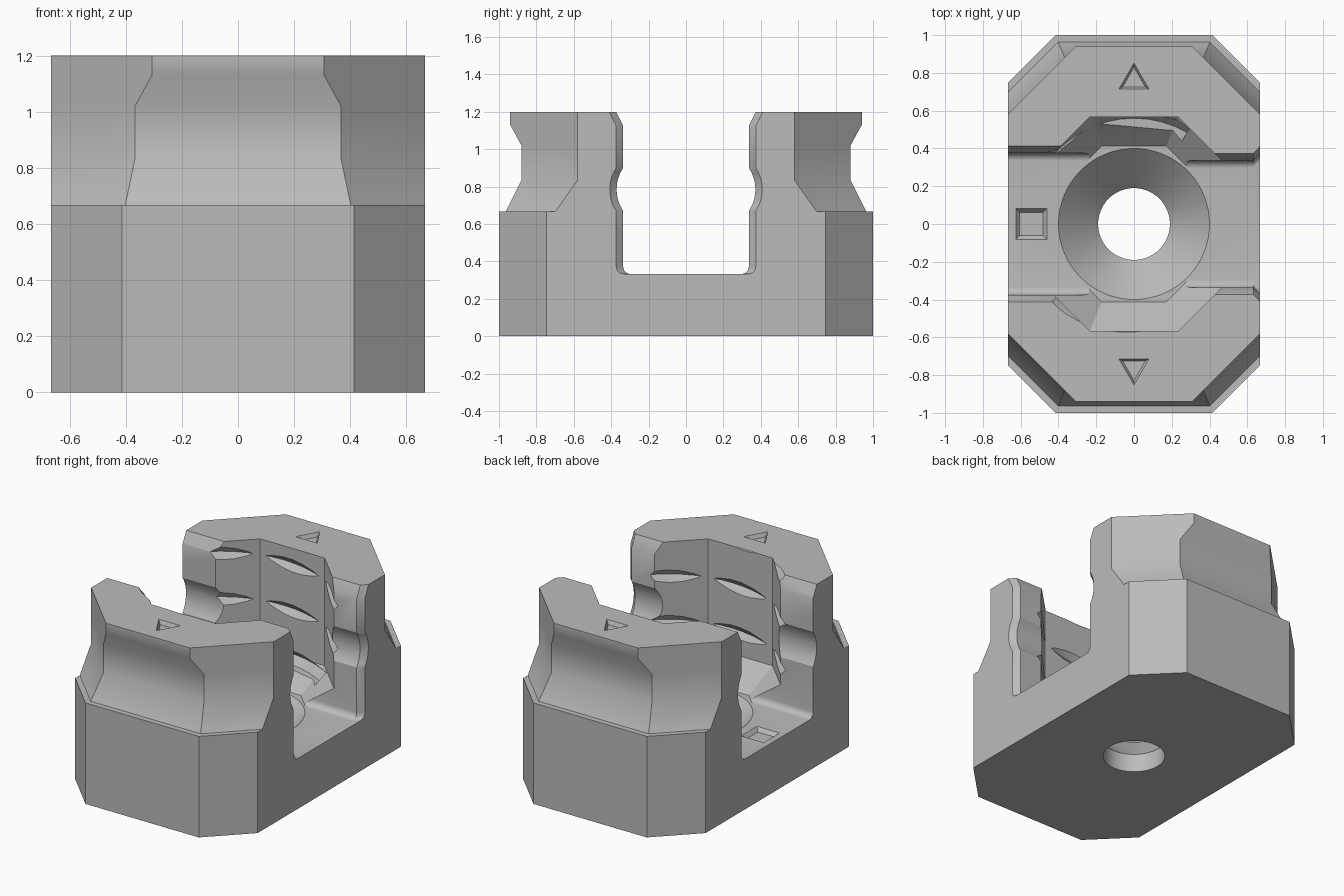
import bpy, bmesh
from math import sin, cos, pi, radians, sqrt

if "Cube" in bpy.data.objects:
    bpy.data.objects.remove(bpy.data.objects["Cube"], do_unlink=True)

W, TOP, FLOOR = 0.667, 1.2, 0.333

grey = bpy.data.materials.new("plain grey")
grey.use_nodes = True
grey.diffuse_color = (0.5, 0.5, 0.5, 1)
grey.node_tree.nodes["Principled BSDF"].inputs["Base Color"].default_value = (0.5, 0.5, 0.5, 1)


def loft(name, rings):
    """Skin a list of equal-length rings and cap both ends."""
    bm = bmesh.new()
    loops = [[bm.verts.new(p) for p in ring] for ring in rings]
    n = len(rings[0])
    for a, b in zip(loops, loops[1:]):
        for i in range(n):
            j = (i + 1) % n
            bm.faces.new((a[i], a[j], b[j], b[i]))
    bm.faces.new(loops[0])
    bm.faces.new(loops[-1])
    bmesh.ops.recalc_face_normals(bm, faces=bm.faces)
    mesh = bpy.data.meshes.new(name)
    bm.to_mesh(mesh)
    bm.free()
    mesh.materials.append(grey)
    obj = bpy.data.objects.new(name, mesh)
    bpy.context.collection.objects.link(obj)
    return obj


def polygon(n, r, z, turn=0.0, cx=0.0, cy=0.0):
    return [(cx + r * cos(turn + 2 * pi * i / n), cy + r * sin(turn + 2 * pi * i / n), z)
            for i in range(n)]


def cut(body, cutter):
    """Subtract the cutter and delete it."""
    cutter.hide_render = True
    mod = body.modifiers.new("cut", 'BOOLEAN')
    mod.operation = 'DIFFERENCE'
    mod.solver = 'EXACT'
    mod.object = cutter
    bpy.context.view_layer.objects.active = body
    bpy.ops.object.modifier_apply(modifier=mod.name)
    bpy.data.objects.remove(cutter, do_unlink=True)


# Body: chamfered rectangle with a waisted upper half
def outline(z, y, c):
    half = [(c - y, y), (-(c - y), y), (-W, c - W)]
    pts = [(W, c - W)] + half
    return [(px, py, z) for px, py in pts] + [(-px, -py, z) for px, py in pts]


body = loft("clamp_body", [outline(*s) for s in (
    (0, 1, 1.414), (0.667, 1, 1.414), (0.667, 0.963, 1.365), (0.833, 0.88, 1.247),
    (1.02, 0.88, 1.247), (1.13, 0.94, 1.247), (TOP, 0.94, 1.247))])


# Channel: filleted floor, grooved walls, flared top and entrance
def channel(x, f):
    r = 0.04
    side = [(f - r + r * sin(a), FLOOR + r - r * cos(a))
            for a in (radians(15 * i) for i in range(7))]
    R, h = 0.207, 0.115
    for i in range(13):
        z = -h + 2 * h * i / 12
        side.append((f + sqrt(R * R - z * z) - sqrt(R * R - h * h), 0.785 + z))
    side += [(f, 1.125), (f + 0.0875, 1.3)]
    return [(x, y, z) for y, z in side] + [(x, -y, z) for y, z in reversed(side)]


cut(body, loft("channel_cutter", [channel(*s) for s in (
    (-0.8, 0.375), (0, 0.375), (0.001, 0.336), (0.632, 0.336), (0.702, 0.41))]))

# Eight-sided upright pocket with a sloped foot
k = 1 / cos(pi / 8)
cut(body, loft("pocket_cutter", [polygon(8, a * k, z, pi / 8) for a, z in (
    (0.412, FLOOR), (0.567, 0.488), (0.567, 1.3))]))

# Thread groove biting into the pocket walls
pitch, steps = 0.3, 48
rings = []
for i in range(int(-2.1 * steps), int(0.6 * steps)):
    a = pi / 2 + 2 * pi * i / steps
    z0 = 1.085 + pitch * i / steps
    rings.append([(r * cos(a), r * sin(a), z0 + dz) for r, dz in (
        (0.5, -0.05), (0.56, -0.05), (0.6, 0), (0.56, 0.05), (0.5, 0.05))])
cut(body, loft("thread_cutter", rings))

# Countersunk bolt hole
cut(body, loft("hole_cutter", [polygon(64, r, z) for r, z in (
    (0.19, -0.1), (0.19, 0.123), (0.4, FLOOR), (0.44, 0.373))]))


# Recessed marks with drafted walls: arrows on top, a square in the floor
def mark(n, r, z, turn, cx, cy):
    cut(body, loft("mark_cutter", [polygon(n, r * s, z + d, turn, cx, cy)
                                   for s, d in ((0.75, -0.025), (1, 0), (1.2, 0.02))]))


for s in (1, -1):
    mark(3, 0.092, TOP, s * pi / 2, 0, s * 0.76)
mark(4, 0.117, FLOOR, pi / 4, -0.543, 0)

# Soft shading with crisp edges
bpy.ops.object.select_all(action='DESELECT')
body.select_set(True)
bpy.context.view_layer.objects.active = body
bpy.ops.object.shade_smooth_by_angle(angle=radians(30))
